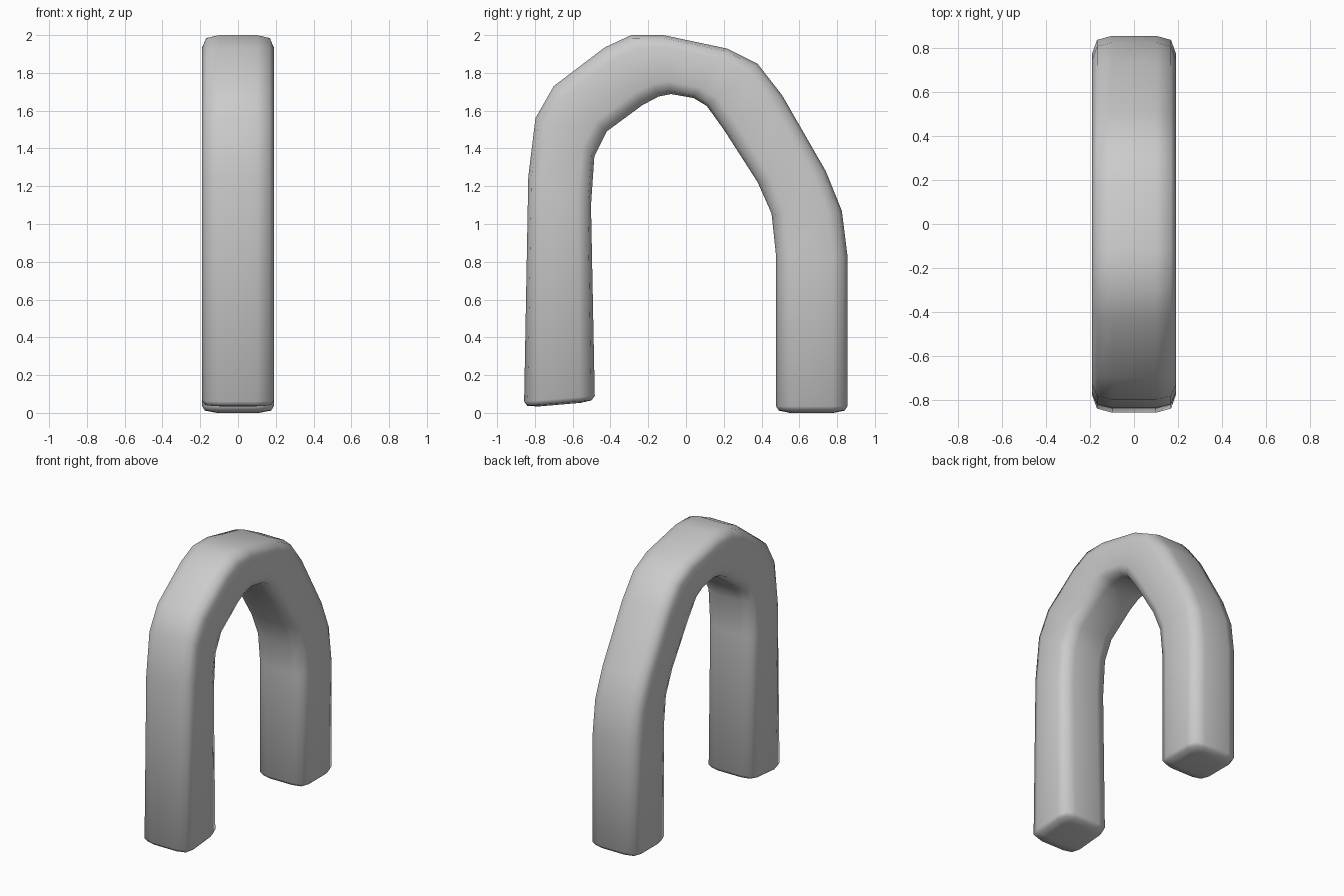
import bpy, bmesh
from mathutils import Vector

if "Cube" in bpy.data.objects:
    bpy.data.objects.remove(bpy.data.objects["Cube"])

# Each station: outer (y, z), inner (y, z), width scale
stations = [
    ((-.78, .034), (-.56, .053), .58),
    ((-.84, .037), (-.50, .066), .92),
    ((-.857, .06), (-.483, .09), 1),
    ((-.835, 1.25), (-.503, 1.10), 1),
    ((-.797, 1.56), (-.485, 1.36), 1),
    ((-.70, 1.73), (-.42, 1.49), 1),
    ((-.43, 1.935), (-.23, 1.63), 1),
    ((-.29, 2.0), (-.145, 1.675), 1),
    ((-.12, 2.0), (-.08, 1.688), 1),
    ((.22, 1.928), (.04, 1.667), 1),
    ((.38, 1.847), (.11, 1.625), 1),
    ((.51, 1.68), (.20, 1.50), 1),
    ((.74, 1.28), (.38, 1.22), 1),
    ((.825, 1.07), (.453, 1.055), 1),
    ((.855, .83), (.477, .83), 1),
    ((.855, .035), (.477, .035), 1),
    ((.84, .012), (.492, .012), .92),
    ((.78, 0.0), (.55, 0.0), .58),
]

# Rounded-square section: half width x, fraction from outer to inner edge
half = [(.10, 0), (.168, .05), (.19, .21), (.19, .79), (.168, .95), (.10, 1)]
section = half + [(-x, t) for x, t in reversed(half)]

# Arch: loft the section along the stations and cap both feet
bm = bmesh.new()
rings = []
for outer, inner, s in stations:
    a, b = Vector((0, *outer)), Vector((0, *inner))
    rings.append([bm.verts.new(a.lerp(b, t) + Vector((x * s, 0, 0))) for x, t in section])
n = len(section)
for r0, r1 in zip(rings, rings[1:]):
    for i in range(n):
        j = (i + 1) % n
        bm.faces.new((r0[i], r0[j], r1[j], r1[i]))
bm.faces.new(rings[0])
bm.faces.new(rings[-1])
bmesh.ops.recalc_face_normals(bm, faces=bm.faces)
for f in bm.faces:
    f.smooth = True

mesh = bpy.data.meshes.new("arch")
bm.to_mesh(mesh)
bm.free()
arch = bpy.data.objects.new("arch", mesh)
bpy.context.collection.objects.link(arch)
